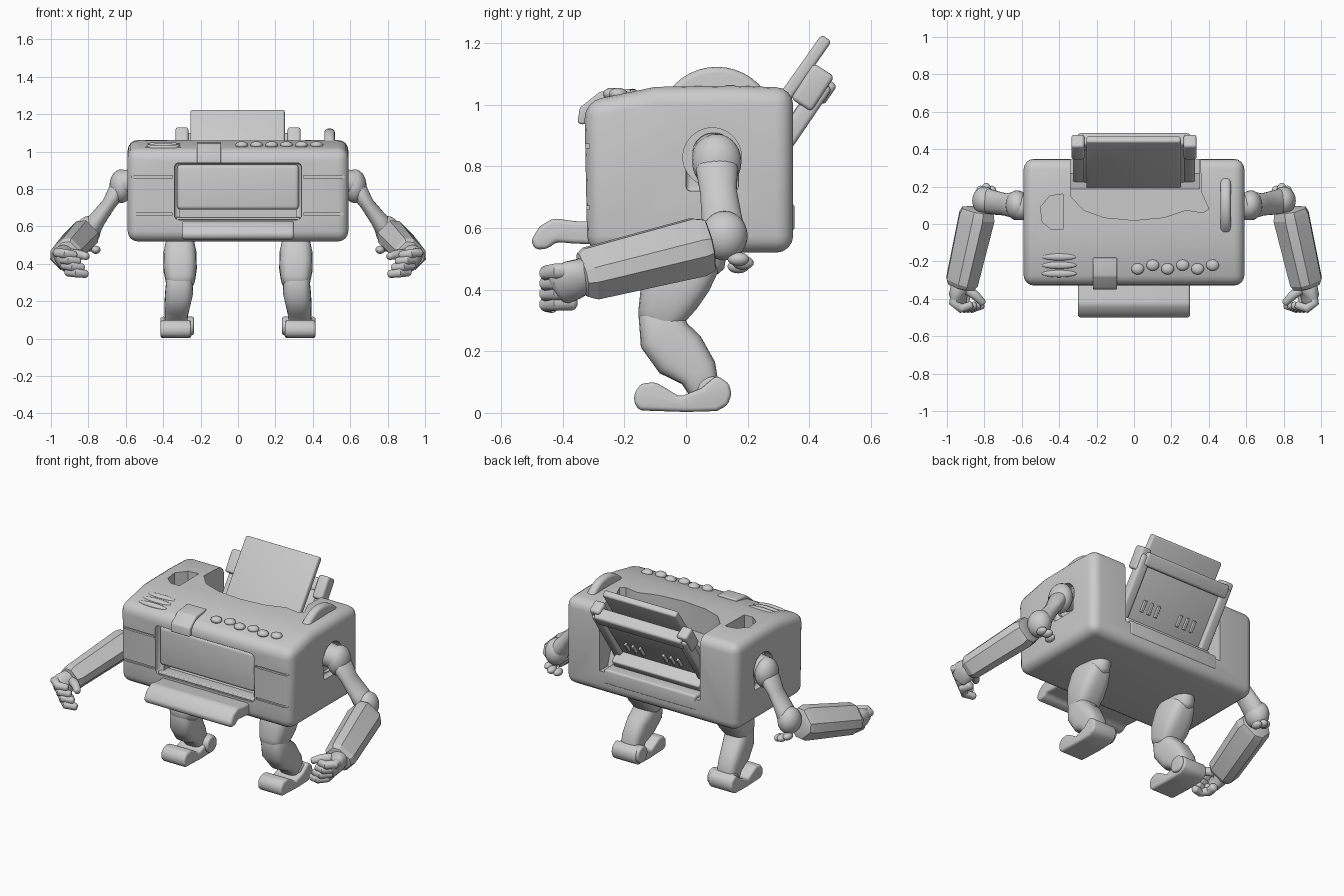
import bpy, bmesh, math
from mathutils import Vector

if "Cube" in bpy.data.objects:
    bpy.data.objects.remove(bpy.data.objects["Cube"])

grey = bpy.data.materials.new("light grey")
grey.use_nodes = True
grey.diffuse_color = (0.6, 0.6, 0.6, 1)
grey.node_tree.nodes["Principled BSDF"].inputs["Base Color"].default_value = (0.6, 0.6, 0.6, 1)


def activate(ob):
    bpy.ops.object.select_all(action='DESELECT')
    ob.select_set(True)
    bpy.context.view_layer.objects.active = ob


def apply(ob, kind, **settings):
    activate(ob)
    mod = ob.modifiers.new(kind, kind)
    for key, value in settings.items():
        setattr(mod, key, value)
    bpy.ops.object.modifier_apply(modifier=mod.name)


def finish(name, bm, bevel=0, smooth=35):
    bmesh.ops.recalc_face_normals(bm, faces=bm.faces)
    mesh = bpy.data.meshes.new(name)
    bm.to_mesh(mesh)
    bm.free()
    ob = bpy.data.objects.new(name, mesh)
    bpy.context.collection.objects.link(ob)
    mesh.materials.append(grey)
    if bevel:
        apply(ob, 'BEVEL', width=bevel, segments=4, limit_method='ANGLE', angle_limit=0.5)
    activate(ob)
    bpy.ops.object.shade_smooth_by_angle(angle=math.radians(smooth))
    return ob


def prism(name, pts, lo, hi, axis='x', bevel=0):
    """Outline in (y, z) swept along x, or in (x, y) swept along z."""
    bm = bmesh.new()
    def place(p, h):
        return (h, *p) if axis == 'x' else (*p, h)
    face = bm.faces.new([bm.verts.new(place(p, lo)) for p in pts])
    new = bmesh.ops.extrude_face_region(bm, geom=[face])["geom"]
    shift = Vector(place((0, 0), hi - lo))
    bmesh.ops.translate(bm, vec=shift, verts=[v for v in new if isinstance(v, bmesh.types.BMVert)])
    return finish(name, bm, bevel)


def box(name, x, y, z, bevel=0):
    return prism(name, [(y[0], z[0]), (y[1], z[0]), (y[1], z[1]), (y[0], z[1])], *x, bevel=bevel)


def ball(name, centre, size):
    bm = bmesh.new()
    bmesh.ops.create_uvsphere(bm, u_segments=24, v_segments=14, radius=1)
    for v in bm.verts:
        v.co = Vector(centre) + Vector(a * b for a, b in zip(v.co, size))
    return finish(name, bm, smooth=60)


def disc(name, centre, radius, width, bevel=0):
    cy, cz = centre[1:]
    pts = [(cy + radius * math.cos(i * math.pi / 20), cz + radius * math.sin(i * math.pi / 20)) for i in range(40)]
    return prism(name, pts, centre[0] - width / 2, centre[0] + width / 2, bevel=bevel)


def loft(name, rings, side=(1, 0, 0), square=2, n=24, dome=0.6, flip=1, smooth=50):
    """Skin over rings (x, y, z, half width, half depth), square to the path."""
    c = [Vector((r[0] * flip, r[1], r[2])) for r in rings]
    bm, loops = bmesh.new(), []
    side = Vector((side[0] * flip, side[1], side[2]))
    for i, r in enumerate(rings):
        t = (c[min(i + 1, len(c) - 1)] - c[max(i - 1, 0)]).normalized()
        u = (side - t * side.dot(t)).normalized()
        w = t.cross(u)
        steps = [(0, 1)]
        cap = dome * min(r[3:])
        if i == 0:
            steps = [(-cap, 0.5), (-cap * 0.6, 0.85), (0, 1)]
        elif i == len(c) - 1:
            steps = [(0, 1), (cap * 0.6, 0.85), (cap, 0.5)]
        for off, k in steps:
            loop = []
            for j in range(n):
                a = 2 * math.pi * (j + 0.5) / n
                p, q = (math.copysign(abs(f) ** (2 / square), f) for f in (math.cos(a), math.sin(a)))
                loop.append(bm.verts.new(c[i] + t * off + u * (p * r[3] * k) + w * (q * r[4] * k)))
            loops.append(loop)
    for a, b in zip(loops, loops[1:]):
        for j in range(n):
            bm.faces.new((a[j], a[(j + 1) % n], b[(j + 1) % n], b[j]))
    bm.faces.new(loops[0])
    bm.faces.new(loops[-1])
    return finish(name, bm, smooth=smooth)


# Printer body with its openings
body = prism("body", [(-.32, .52), (.348, .52), (.348, 1.055), (.15, 1.062), (-.1, 1.058), (-.33, 1.01)],
             -.59, .59, bevel=.055)
cutters = [
    box("front_opening", (-.34, .34), (-.5, -.285), (.635, .94), .025),
    box("front_slot", (-.31, .31), (-.5, -.2), (.645, .69)),
    prism("top_scoop", [(-.34, .5), (-.34, .15), (-.27, .075), (-.16, .035), (0, .02), (.16, .035),
                        (.28, .075), (.37, .06), (.40, .08), (.36, .17), (.35, .5)], .9, 1.3, 'z'),
    prism("back_notch", [(.5, .66), (.27, .66), (.17, .95), (.17, 1.3), (.5, 1.3)], -.34, .35),
    prism("top_well", [(-.38, -.03), (-.38, .16), (-.45, .15), (-.50, .09), (-.49, .01), (-.44, -.03)], .94, 1.3, 'z'),
]
for s in (-1, 1):
    cutters.append(disc("shoulder_hole", (s * .6, .085, .83), .095, .12))
    cutters.append(box("side_slot", sorted((s * .56, s * .7)), (0, .17), (.72, .80), .015))
    for z in (.66, .86):
        cutters.append(box("front_groove", sorted((s * .35, s * .58)), (-.5, -.313), (z, z + .012)))
for cutter in cutters:
    apply(body, 'BOOLEAN', operation='DIFFERENCE', object=cutter, solver='EXACT')
    bpy.data.objects.remove(cutter)
activate(body)
bpy.ops.object.shade_smooth_by_angle(angle=math.radians(32))

# Front door, output tray and scanner latch
box("front_door", (-.325, .325), (-.312, -.25), (.69, .93), .02)
box("slot_lip", (-.33, .33), (-.315, -.24), (.635, .65), .005)
prism("output_tray", [(-.25, .545), (-.25, .62), (-.36, .622), (-.43, .632), (-.475, .605), (-.503, .56), (-.49, .53),
                      (-.45, .532), (-.42, .555), (-.37, .55)], -.3, .3, bevel=.015)
prism("scanner_latch", [(-.18, 1.03), (-.18, 1.052), (-.28, 1.042), (-.345, .99), (-.352, .94), (-.33, .935), (-.3, .98)],
      -.22, -.09, bevel=.008)

# Control panel on the top
for i in range(3):
    y = -.265 + i * .045
    ball("display_bar", (-.4, y, 1.022 + i * .008), (.095, .02, .014))
for i in range(6):
    ball("button", (.02 + i * .08, -.24 + .02 * (i % 2), 1.035), (.034, .03, .02))

# Thumb wheel
disc("side_wheel", (.49, .1, .93), .193, .055, .02)


# Paper feeder: slanted boards inside the rear notch
def slant(name, x, start, end, thick, bevel=.01):
    d = Vector((end[0] - start[0], end[1] - start[1])).normalized() * thick
    pts = [start, end, (end[0] + d.y, end[1] - d.x), (start[0] + d.y, start[1] - d.x)]
    return prism(name, pts, *x, bevel=bevel)


slant("paper_board", (-.255, .25), (.18, .86), (.44, 1.228), .04, .012)
slant("feeder_back", (-.27, .27), (.21, .78), (.40, 1.05), .04)
slant("feeder_top_bar", (-.3, .3), (.385, 1.04), (.43, 1.105), .075, .015)
slant("feeder_bottom_bar", (-.3, .3), (.2, .72), (.235, .77), .09)
for s in (-1, 1):
    slant("feeder_rail", sorted((s * .262, s * .325)), (.19, .74), (.425, 1.085), .06, .015)
    slant("feeder_clamp", sorted((s * .265, s * .335)), (.34, 1.02), (.415, 1.135), .08, .015)
    for i in range(3):
        slant("feeder_rib", (s * (.08 + i * .05), s * (.08 + i * .05) + .016), (.28, .81), (.32, .868), .02, .004)
box("rear_ledge", (-.31, .32), (.25, .352), (.59, .68), .012)

for s, word in ((-1, "right"), (1, "left")):
    # Leg: thigh, shin and two-roll foot
    loft(word + "_hip", [(.305, .05, .56, .07, .09), (.31, .03, .5, .07, .1)], flip=s)
    loft(word + "_thigh", [(.31, .02, .51, .075, .1), (.31, -.02, .45, .088, .11), (.31, -.055, .38, .09, .1),
                           (.308, -.085, .31, .078, .075)], square=3.2, flip=s)
    loft(word + "_shin", [(.312, -.085, .32, .07, .07), (.315, -.07, .25, .074, .085), (.325, -.02, .19, .068, .09),
                          (.33, .04, .13, .062, .065), (.33, .06, .07, .06, .05)], square=3.2, flip=s)
    prism(word + "_foot", [(-.15, .008), (-.168, .03), (-.168, .065), (-.145, .095), (-.10, .1), (-.065, .08), (-.02, .052),
                           (.05, .08), (.1, .122), (.14, .095), (.148, .06), (.135, .025), (.10, .006), (0, .003)],
          *sorted((s * .25, s * .415)), bevel=.014)
    disc(word + "_ankle", (s * .315, .085, .068), .05, .16, .012)
    # Arm: shoulder, upper arm, elbow and eight-sided forearm
    ball(word + "_shoulder", (s * .625, .1, .815), (.062, .08, .09))
    loft(word + "_shoulder_axle", [(.54, .09, .84, .07, .07), (.62, .09, .83, .07, .07)], side=(0, 0, 1), flip=s)
    loft(word + "_upper_arm", [(.64, .1, .80, .05, .07), (.69, .105, .72, .038, .06), (.75, .115, .64, .045, .065),
                               (.80, .125, .57, .06, .07)], flip=s)
    ball(word + "_elbow", (s * .80, .125, .575), (.065, .075, .08))
    loft(word + "_forearm", [(.835, .075, .545, .085, .075), (.84, .04, .538, .097, .085), (.92, -.31, .452, .088, .075),
                             (.925, -.335, .447, .075, .06)], side=(.7, 0, -.7), square=3, n=8, dome=.1, flip=s, smooth=20)
    for i in range(3):
        ball(word + "_elbow_strap", (s * (.76 + i * .03), .17 + .015 * (i % 2), .475 + i * .012), (.025, .035, .022))
    # Hand: palm, curled fingers and thumb
    loft(word + "_palm", [(.925, -.33, .445, .06, .055), (.94, -.37, .43, .07, .042), (.93, -.41, .41, .065, .035)],
         side=(.4, 0, .9), flip=s)
    for i in range(4):
        x, z = .04 - i * .02, .46 - i * .034
        loft(word + "_finger", [(.915 + x, -.37, z, .026, .026), (.925 + x, -.42, z, .026, .026),
                                (.885 + x, -.452, z - .006, .025, .025), (.835 + x, -.435, z - .012, .022, .022)],
             side=(0, 0, 1), n=12, flip=s)
    loft(word + "_thumb", [(.89, -.35, .45, .03, .028), (.845, -.385, .45, .025, .025), (.81, -.42, .44, .02, .02)],
         side=(0, 0, 1), n=12, flip=s)
